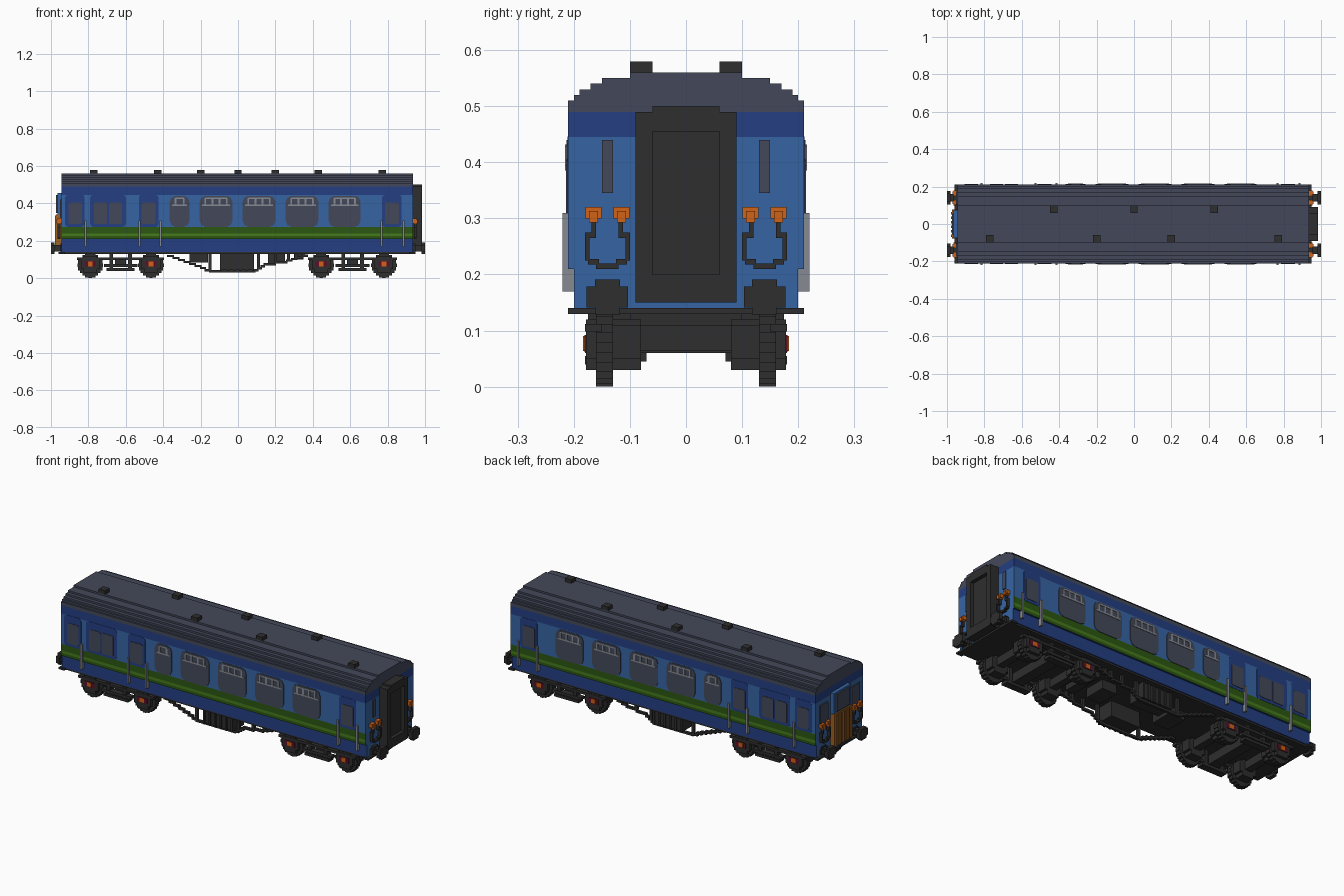
import bpy, bmesh, math

if "Cube" in bpy.data.objects:
    bpy.data.objects.remove(bpy.data.objects["Cube"], do_unlink=True)


def lin(c):
    c /= 255
    return c / 12.92 if c <= 0.04045 else ((c + 0.055) / 1.055) ** 2.4


PALETTE = {
    "charcoal": (46, 46, 46), "slate": (68, 73, 90), "light_blue": (54, 101, 164),
    "navy": (35, 62, 130), "green": (44, 86, 18), "light_green": (70, 122, 28),
    "orange": (208, 98, 22), "pale_grey": (134, 138, 146), "maroon": (92, 14, 40),
    "amber_brown": (160, 98, 34),
}
MATS = {}
for name, rgb in PALETTE.items():
    m = bpy.data.materials.new(name)
    m.use_nodes = True
    col = (*[lin(v) for v in rgb], 1)
    m.diffuse_color = col
    bsdf = m.node_tree.nodes["Principled BSDF"]
    bsdf.inputs["Base Color"].default_value = col
    bsdf.inputs["Roughness"].default_value = 0.8
    MATS[name] = m


def finish(name, bm, mats):
    bmesh.ops.recalc_face_normals(bm, faces=bm.faces)
    me = bpy.data.meshes.new(name)
    bm.to_mesh(me)
    bm.free()
    for k in mats:
        me.materials.append(MATS[k])
    ob = bpy.data.objects.new(name, me)
    bpy.context.collection.objects.link(ob)
    return ob


def add_box(bm, x0, x1, y0, y1, z0, z1):
    v = [bm.verts.new((x, y, z)) for x in (x0, x1) for y in (y0, y1) for z in (z0, z1)]
    for f in ((0, 1, 3, 2), (4, 6, 7, 5), (0, 4, 5, 1), (2, 3, 7, 6), (0, 2, 6, 4), (1, 5, 7, 3)):
        bm.faces.new([v[i] for i in f])


def boxes(name, mat, items, both=False):
    """One object of boxes (x0,x1,y0,y1,z0,z1); both repeats them across y = 0."""
    bm = bmesh.new()
    for x0, x1, y0, y1, z0, z1 in items:
        add_box(bm, x0, x1, y0, y1, z0, z1)
        if both:
            add_box(bm, x0, x1, -y1, -y0, z0, z1)
    return finish(name, bm, [mat])


def panels(name, mat, spans, z0, z1, y1, c):
    """Side plates with cut corners of size c, on both sides."""
    bm = bmesh.new()
    for a, b in spans:
        pts = [(a + c, z0), (b - c, z0), (b - c * .3, z0 + c * .3), (b, z0 + c), (b, z1 - c),
               (b - c * .3, z1 - c * .3), (b - c, z1), (a + c, z1), (a + c * .3, z1 - c * .3),
               (a, z1 - c), (a, z0 + c), (a + c * .3, z0 + c * .3)]
        for s in (1, -1):
            inner = [bm.verts.new((x, s * 0.208, z)) for x, z in pts]
            outer = [bm.verts.new((x, s * y1, z)) for x, z in pts]
            bm.faces.new(outer)
            for i in range(len(pts)):
                j = (i + 1) % len(pts)
                bm.faces.new((inner[i], inner[j], outer[j], outer[i]))
    return finish(name, bm, [mat])


# Body shell and stepped roof: half profile (y, z), coloured by height
X0, X1 = -0.945, 0.935
profile = [(.20, .14), (.20, .21), (.21, .21), (.21, .225), (.21, .24), (.21, .275), (.21, .445),
           (.21, .49), (.21, .51), (.20, .51), (.20, .52), (.19, .52), (.19, .53), (.17, .53),
           (.17, .54), (.15, .54), (.15, .55), (.10, .55), (.10, .56)]
body_mats = ["navy", "green", "light_green", "light_blue", "slate"]


def side_colour(z):
    for top, idx in ((.2101, 0), (.225, 1), (.24, 2), (.275, 1), (.445, 3), (.49, 0)):
        if z < top:
            return idx
    return 4


def end_colour(z):
    return 3 if z < .445 else 0 if z < .49 else 4


bm = bmesh.new()
rows = [[bm.verts.new((x, s * y, z)) for x, s in ((X0, -1), (X1, -1), (X1, 1), (X0, 1))]
        for y, z in profile]
bm.faces.new(rows[0]).material_index = 0
bm.faces.new(rows[-1]).material_index = 4
for lo, hi, (ya, za), (yb, zb) in zip(rows, rows[1:], profile, profile[1:]):
    mid = (za + zb) / 2
    for i in range(4):
        if i % 2 == 1 and za == zb:
            continue  # horizontal steps have no end wall
        j = (i + 1) % 4
        f = bm.faces.new((lo[i], lo[j], hi[j], hi[i]))
        f.material_index = end_colour(mid) if i % 2 else side_colour(mid)
finish("carriage_body", bm, body_mats)

# Roof vents
boxes("roof_vents", "charcoal",
      [(x - .02, x + .02, y - .02, y + .02, .555, .58)
       for x, y in ((-.43, .08), (0, .08), (.43, .08), (-.77, -.08), (-.2, -.08), (.2, -.08), (.77, -.08))])

# Side windows, dark surrounds and ventilators
small = [(-.905, -.835), (-.77, -.70), (-.69, -.62), (-.515, -.44), (.785, .86)]
large = [(-.365, -.26), (-.205, -.03), (.025, .20), (.255, .43), (.485, .655)]
panels("window_surrounds", "navy", [(-.925, -.82), (-.79, -.60), (-.53, -.425), (.77, .875)],
       .275, .446, .2115, .015)
panels("small_windows", "slate", small, .29, .405, .214, .008)
panels("large_windows", "slate", large, .275, .44, .213, .03)
vents = []
for a, b in large:
    n = 2 if b - a < .12 else 4
    vents.append((a + .012, b - .012, .211, .2155, .385, .394))
    vents.append((a + .03, b - .03, .211, .2155, .424, .432))
    for i in range(n):
        x = a + .03 + (b - a - .06) * i / (n - 1)
        vents.append((x - .005, x + .005, .211, .2155, .39, .428))
boxes("window_ventilators", "pale_grey", vents, True)

# Door handrails
boxes("door_handrails", "pale_grey",
      [(x - .005, x + .005, .198, .22, .17, .31) for x in (-.815, -.527, -.414, .767, .885)], True)

# Underframe and footboards
boxes("underframe", "charcoal", [(X0, X1, -.195, .195, .13, .142)])
boxes("buffer_beam_steps", "charcoal",
      [(X1 - .02, X1 + .015, -.21, .21, .13, .14), (X0 - .015, X0 + .02, -.21, .21, .13, .14)])

# Buffers at both ends
bm = bmesh.new()
for e in (-1, 1):
    for s in (-1, 1):
        for xa, xb, r in ((.925, .985, .02), (.925, .95, .03), (.98, 1.0, .037)):
            y = s * .14
            lo, hi = sorted((e * xa, e * xb))
            add_box(bm, lo, hi, y - r, y + r, .16 - r * .5, .16 + r * .5)
            add_box(bm, lo, hi, y - r * .6, y + r * .6, .16 - r * .85, .16 + r * .85)
finish("buffers", bm, ["charcoal"])

# Gangway at the right-hand end: frame around a recessed door
boxes("gangway_frame", "charcoal",
      [(.93, .985, -.09, -.06, .15, .49), (.93, .985, .06, .09, .15, .49),
       (.93, .985, -.06, .06, .455, .50), (.93, .985, -.06, .06, .15, .20)])
boxes("gangway_door", "charcoal", [(.93, .965, -.06, .06, .20, .455)])
boxes("end_windows_narrow", "slate", [(.93, .941, .13, .15, .345, .44)], True)

# Gangway at the other end, with a slatted lower shutter
boxes("rear_gangway", "light_blue", [(-.965, -.94, -.075, .075, .15, .455)])
boxes("rear_shutter", "amber_brown",
      [(-.972, -.945, -.078, .078, .16, .34)]
      + [(-.978, -.97, -.07 + i * .024, -.056 + i * .024, .165, .335) for i in range(6)])
boxes("rear_door_window", "slate", [(-.973, -.96, -.055, .055, .35, .445)])
boxes("end_windows_wide", "slate", [(-.952, -.94, .105, .175, .31, .42)], True)

# Lamps and coupling hoses at both ends
lamps, hoses = [], []
for wall, e in ((X1, 1), (X0, -1)):
    def out(a, b):
        return tuple(sorted((wall + e * a, wall + e * b)))
    for y in (.115, .165):
        lamps.append((*out(-.005, .02), y - .014, y + .014, .30, .32))
        lamps.append((*out(-.005, .026), y - .008, y + .008, .293, .313))
    near = out(.005, .02)
    hoses += [(*near, .10, .108, .225, .275), (*near, .172, .18, .225, .275),
              (*near, .112, .12, .265, .298), (*near, .16, .168, .265, .298),
              (*near, .105, .12, .265, .275), (*near, .16, .175, .265, .275),
              (*near, .105, .125, .218, .228), (*near, .155, .175, .218, .228),
              (*near, .12, .16, .21, .22)]
boxes("end_lamps", "orange", lamps, True)
boxes("coupling_hoses", "charcoal", hoses, True)

# Bogies: frames, axleboxes, springs, wheels and axles
frames, plates, hubs = [], [], []
wheels = bmesh.new()
for xa, xb in ((-.79, -.465), (.445, .78)):
    mid = (xa + xb) / 2
    frames += [(xa - .07, xb + .07, .15, .18, .098, .112), (mid - .09, mid + .09, .15, .18, .06, .075),
               (mid - .075, mid + .075, .14, .18, .04, .055), (mid - .06, mid - .04, .14, .175, .04, .135),
               (mid + .04, mid + .06, .14, .175, .04, .135), (mid - .03, mid + .03, 0, .15, .06, .11)]
    for x in (xa, xb):
        frames += [(x - .05, x + .05, .08, .178, .05, .11), (x - .035, x + .035, .08, .178, .03, .12)]
        frames.append((x - .02, x + .02, 0, .14, .065, .11))
        plates.append((x - .03, x + .03, .175, .181, .062, .092))
        hubs.append((x - .013, x + .013, .175, .184, .064, .09))
        # stepped wheel discs
        for s in (-1, 1):
            for k in range(1, 7):
                t = math.radians(k * 15 - 7.5)
                w, h = .07 * math.cos(t), .07 * math.sin(t)
                add_box(wheels, x - w, x + w, s * .145 - .015, s * .145 + .015, .07 - h, .07 + h)
low = min(v.co.z for v in wheels.verts)
for v in wheels.verts:
    v.co.z -= low
finish("wheels", wheels, ["charcoal"])
boxes("bogie_frames", "charcoal", frames, True)
boxes("axlebox_plates", "maroon", plates, True)
boxes("axlebox_covers", "orange", hubs, True)

# Stepped truss rods
truss = []
path = [(-.375, .125), (-.20, .06), (-.15, .037), (.09, .037), (.14, .07), (.26, .09), (.37, .125)]
for (xa, za), (xb, zb) in zip(path, path[1:]):
    n = max(1, round(abs(zb - za) / .01))
    for i in range(n):
        z = za + (zb - za) * (i + .5) / n
        truss.append((xa + (xb - xa) * i / n - .004, xa + (xb - xa) * (i + 1) / n + .004,
                      .14, .155, z - .006, z + .006))
truss += [(x - .008, x + .008, .14, .155, z, .135)
          for x, z in ((-.15, .04), (.11, .05), (.2, .085), (.27, .09), (.31, .1), (.35, .115))]
boxes("truss_rods", "charcoal", truss, True)

# Equipment boxes with ribs under the middle
boxes("battery_box", "charcoal",
      [(-.095, .085, .07, .165, .045, .135)]
      + [(-.095 + i * .034, -.085 + i * .034, .165, .172, .04, .135) for i in range(6)], True)
boxes("equipment_boxes", "charcoal",
      [(.16, .25, -.06, .06, .08, .135), (-.26, -.16, -.05, .07, .085, .135),
       (.30, .35, -.1, .1, .10, .135)])
